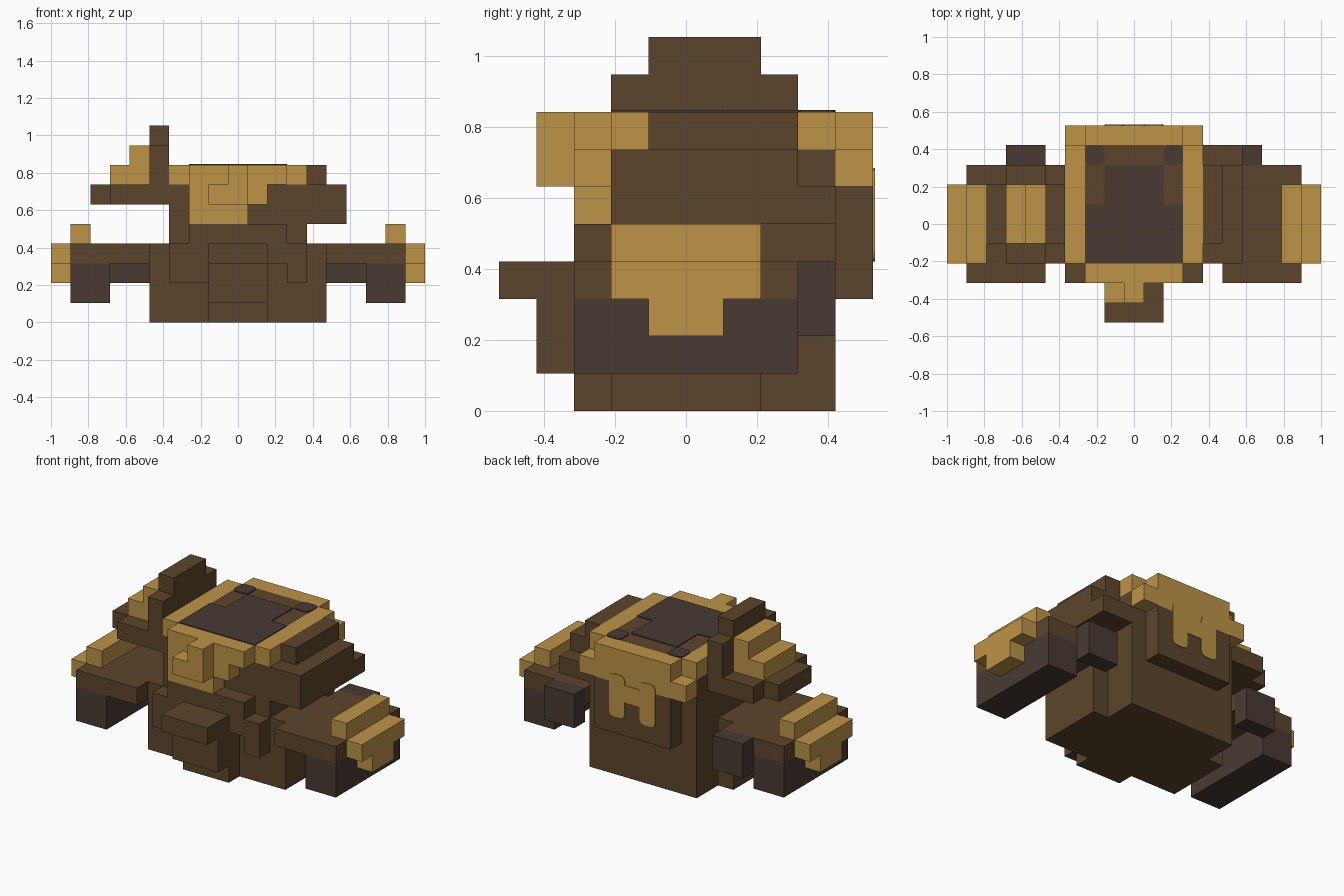
import bpy
import bmesh
from mathutils import Matrix, Vector

cube = bpy.data.objects.get("Cube")
if cube:
    bpy.data.objects.remove(cube, do_unlink=True)

U = 2 / 19          # one block
THIN = 0.05         # paint plate thickness, in blocks


def material(name, rgb):
    mat = bpy.data.materials.new(name)
    mat.use_nodes = True
    mat.diffuse_color = (*rgb, 1)
    bsdf = mat.node_tree.nodes["Principled BSDF"]
    bsdf.inputs["Base Color"].default_value = (*rgb, 1)
    bsdf.inputs["Roughness"].default_value = 0.9
    return mat


BROWN = material("brown", (0.107, 0.06, 0.025))
GOLD = material("gold", (0.515, 0.296, 0.063))
DARK = material("dark_umber", (0.067, 0.042, 0.034))


def part(name, mat, *boxes, round_axis=None, side=1):
    """Blocky part from boxes (x range, y range, z range) counted in blocks."""
    bm = bmesh.new()
    for box in boxes:
        low, high = Vector(box[::2]), Vector(box[1::2])
        place = Matrix.Translation((low + high) / 2 * U)
        size = Matrix.Diagonal((*(high - low) * U, 1))
        bmesh.ops.create_cube(bm, size=1, matrix=place @ size)
    if round_axis is not None:
        edges = [e for e in bm.edges
                 if abs((e.verts[0].co - e.verts[1].co).normalized()[round_axis]) > 0.9]
        bmesh.ops.bevel(bm, geom=edges, offset=U * 0.25, segments=2,
                        profile=0.5, affect='EDGES')
    if side < 0:
        bmesh.ops.scale(bm, vec=(-1, 1, 1), verts=bm.verts)
        bmesh.ops.reverse_faces(bm, faces=bm.faces)
    mesh = bpy.data.meshes.new(name)
    bm.to_mesh(mesh)
    bm.free()
    mesh.materials.append(mat)
    obj = bpy.data.objects.new(name, mesh)
    bpy.context.collection.objects.link(obj)
    return obj


def pair(name, mat, *boxes, **options):
    for label, side in (("left", 1), ("right", -1)):
        part(label + "_" + name, mat, *boxes, side=side, **options)


# Body
part("lower_body", BROWN, (-4.5, 4.5, -2, 2, 0, 4), (-3.5, 3.5, 2, 4, 0, 4))
part("upper_body", BROWN, (-3.5, 3.5, -2, 4, 4, 7))
part("body_top", BROWN, (-2.5, 2.5, -2, 4, 7, 8))

# Front: chest, collar, chin and snout
part("chest", BROWN, (-2.5, 2.5, -3, -2, 3, 5), (-1.5, 1.5, -3, -2, 0, 3))
part("collar", BROWN, (-3.5, -2.5, -3, -2, 2, 4), (-2.5, -1.5, -3, -2, 2, 3),
     (2.5, 3.5, -3, -2, 2, 4))
part("chin", BROWN, (-1.5, 1.5, -4, -3, 1, 3))
part("snout", BROWN, (-1.5, 1.5, -5, -3, 3, 4))

# Gold rim dripping over the front
pair("rim", GOLD, (2.5, 3.5, -2, 4, 7, 8))
part("front_rim", GOLD, (-2.5, 2.5, -3, -2, 7, 8), (-2.5, 1.5, -3, -2, 6, 7),
     (-2.5, 0.5, -3, -2, 5, 6))
part("front_lump", GOLD, (-1.5, 0.5, -4, -3, 6, 7), (-0.5, 0.5, -4, -3, 7, 8))

# Back panel with gold top and painted drips
part("back_panel", BROWN, (-2.5, 2.5, 4, 5, 3, 6))
part("back_rim", GOLD, (-2.5, 2.5, 4, 5, 6, 8))
pair("back_corner", GOLD, (2.5, 3.5, 4, 5, 6, 7))
back = (5, 5 + THIN)
pair("back_drip", GOLD, (0.5, 1.5, *back, 4, 6.5), round_axis=1)
part("middle_drip", GOLD, (-0.6, 0.6, *back, 5, 6))

# Dark paint on top
top = (8, 8 + THIN)
part("top_paint", DARK, (-2.5, 2.5, -2, 1, *top), (-1.5, 1.5, 1, 3, *top))
pair("top_spot", DARK, (1.5, 2.5, 3, 4, *top), round_axis=2)

# Side limbs
pair("limb", BROWN, (4.5, 8.5, -3, 3, 3, 4))
pair("limb_foot", DARK, (6.5, 8.5, -3, 3, 1, 3))
pair("limb_peg", DARK, (4.5, 6.5, 3, 4, 2, 4))
pair("limb_crust", GOLD, (7.5, 8.5, -2, 2, 4, 5), (8.5, 9.5, -2, 2, 3, 4),
     (8.5, 9.5, -1, 1, 2, 3))

# Raised ear on the right side
part("right_ear", BROWN, (-4.5, -3.5, -2, 3, 6, 9), (-4.5, -3.5, -1, 2, 9, 10))
part("right_ear_base", BROWN, (-6.5, -4.5, -2, 3, 6, 7), (-7.5, -6.5, -1, 2, 6, 7))
part("right_ear_lining", GOLD, (-6.5, -4.5, -1, 2, 7, 8), (-5.5, -4.5, -1, 2, 8, 9))

# Folded ear on the left side
part("left_ear", BROWN, (3.5, 5.5, -2, 4, 5, 6), (3.5, 5.5, -2, 3, 6, 7),
     (3.5, 4.5, -1, 3, 7, 8))
